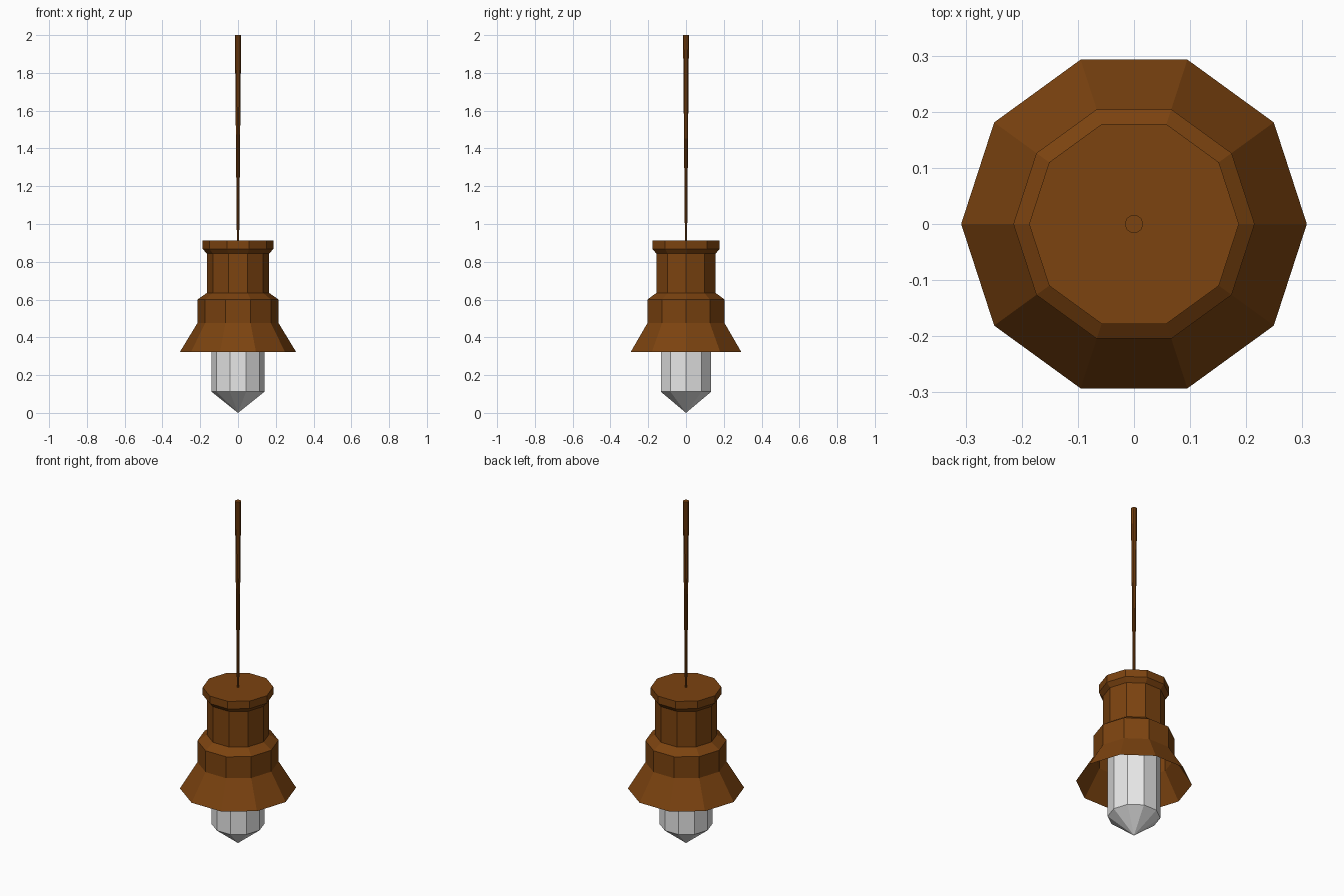
import bpy, bmesh, math

if "Cube" in bpy.data.objects:
    bpy.data.objects.remove(bpy.data.objects["Cube"])

SIDES = 10


def material(name, rgb):
    m = bpy.data.materials.new(name)
    m.diffuse_color = (*rgb, 1.0)
    m.use_nodes = True
    m.node_tree.nodes["Principled BSDF"].inputs["Base Color"].default_value = m.diffuse_color
    return m


def lathe(name, profile, mat, cap_bottom=False, cap_top=False):
    """Revolve (radius, z) points, listed bottom to top, into a ten-sided part."""
    bm = bmesh.new()
    rings = []
    for r, z in profile:
        if r == 0:
            rings.append([bm.verts.new((0, 0, z))] * SIDES)
        else:
            rings.append([bm.verts.new((r * math.cos(math.tau * i / SIDES),
                                        r * math.sin(math.tau * i / SIDES), z))
                          for i in range(SIDES)])
    for low, high in zip(rings, rings[1:]):
        for i in range(SIDES):
            j = (i + 1) % SIDES
            corners = [low[i], low[j], high[j], high[i]]
            bm.faces.new(list(dict.fromkeys(corners)))
    if cap_bottom:
        bm.faces.new(rings[0][::-1])
    if cap_top:
        bm.faces.new(rings[-1])
    mesh = bpy.data.meshes.new(name)
    bm.to_mesh(mesh)
    bm.free()
    mesh.materials.append(mat)
    obj = bpy.data.objects.new(name, mesh)
    bpy.context.collection.objects.link(obj)
    return obj


brown = material("brown metal", (0.20, 0.056, 0.005))
white = material("bulb white", (0.80, 0.80, 0.80))

# Open-bottomed shade with stepped neck and top collar
lathe("lamp_shade", [(0.308, 0.322), (0.215, 0.475), (0.215, 0.60), (0.165, 0.635),
                     (0.165, 0.843), (0.187, 0.868), (0.187, 0.912)], brown, cap_top=True)

# Faceted bulb with a pointed tip
lathe("bulb", [(0, 0), (0.14, 0.112), (0.14, 0.64)], white, cap_top=True)

# Hanging cord, tapering downwards
lathe("cord", [(0.006, 0.905), (0.0165, 2.0)], brown, cap_bottom=True, cap_top=True)
